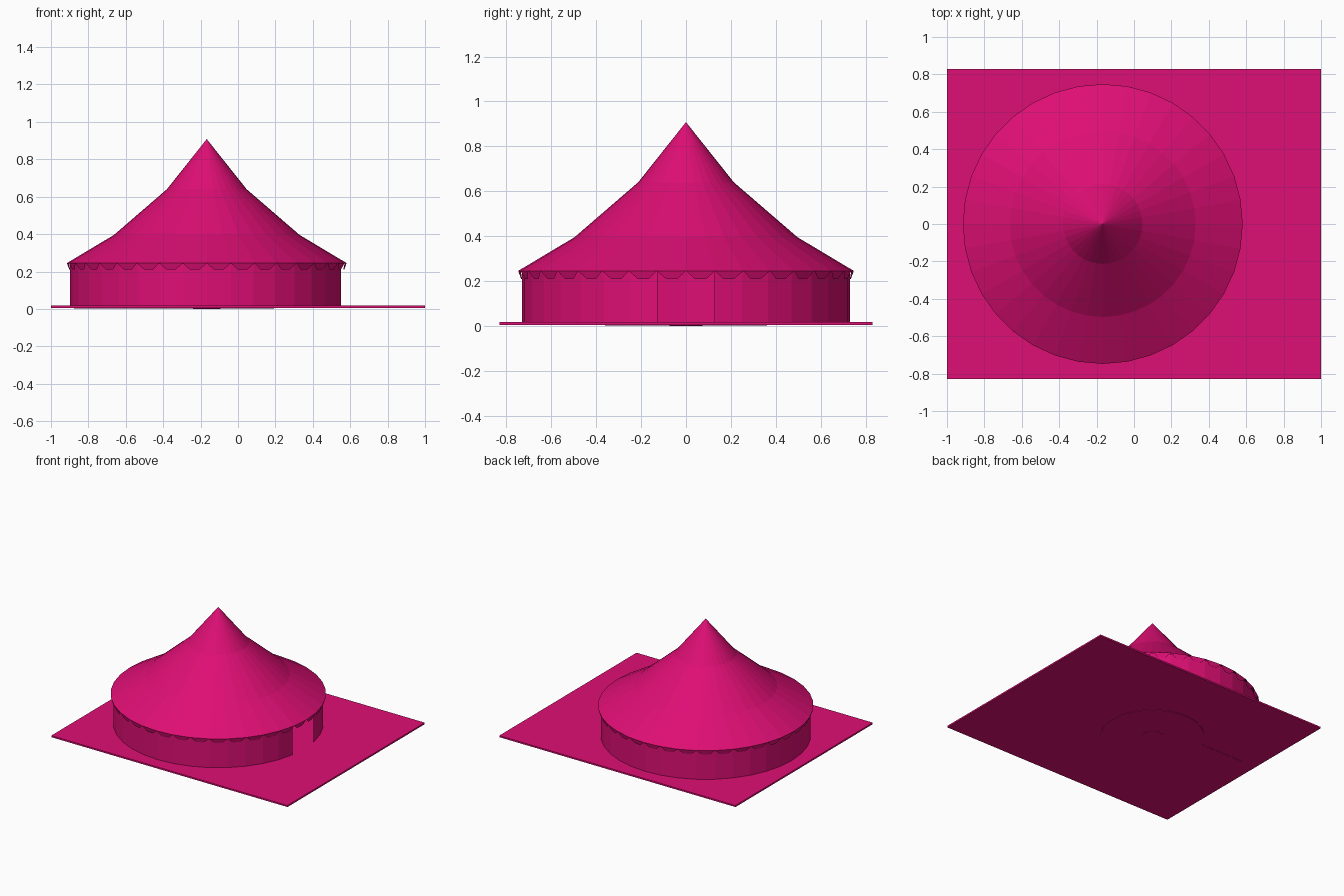
import bpy, bmesh, math

if "Cube" in bpy.data.objects:
    bpy.data.objects.remove(bpy.data.objects["Cube"])

CX = -0.167          # tent centre along x
N = 36               # sides of the tent

pink = bpy.data.materials.new("magenta pink")
pink.diffuse_color = (0.73, 0.0045, 0.175, 1)
pink.use_nodes = True
pink.node_tree.nodes["Principled BSDF"].inputs["Base Color"].default_value = pink.diffuse_color


def finish(name, bm):
    bmesh.ops.remove_doubles(bm, verts=bm.verts, dist=1e-5)
    me = bpy.data.meshes.new(name)
    bm.to_mesh(me)
    bm.free()
    me.materials.append(pink)
    ob = bpy.data.objects.new(name, me)
    bpy.context.collection.objects.link(ob)
    return ob


def polar(r, a, z):
    return (CX + r * math.cos(a), r * math.sin(a), z)


def lathe(name, profile, skip=()):
    """Faceted surface from (radius, z) points, leaving out skipped segments."""
    bm = bmesh.new()
    for i in range(N):
        if i in skip:
            continue
        a, b = 2 * math.pi * i / N, 2 * math.pi * (i + 1) / N
        for (r0, z0), (r1, z1) in zip(profile, profile[1:]):
            pts = [polar(r0, a, z0)]
            if r0 > 0:
                pts.append(polar(r0, b, z0))
            if r1 > 0:
                pts.append(polar(r1, b, z1))
            pts.append(polar(r1, a, z1))
            bm.faces.new([bm.verts.new(p) for p in pts])
    return finish(name, bm)


def box(name, x0, x1, y0, y1, z0, z1):
    bm = bmesh.new()
    bmesh.ops.create_cube(bm, size=1)
    for v in bm.verts:
        v.co = (x1 if v.co.x > 0 else x0, y1 if v.co.y > 0 else y0, z1 if v.co.z > 0 else z0)
    return finish(name, bm)


# Ground slab
box("ground_slab", -1, 1, -0.83, 0.83, 0.005, 0.017)

# Shallow pads on the underside
lathe("under_ring_pad", [(0, 0.002), (0.36, 0.002), (0.36, 0.008)])
lathe("under_centre_pad", [(0, 0.0), (0.073, 0.0), (0.073, 0.006)])
box("under_path_pad", CX - 0.71, CX - 0.33, -0.127, 0.127, 0.0035, 0.008)

# Round wall with a doorway on the +x side
lathe("tent_wall", [(0.73, 0.015), (0.73, 0.247)], skip=(0, N - 1))

# Swooping roof
lathe("tent_roof", [(0.748, 0.245), (0.497, 0.395), (0.213, 0.64), (0, 0.908)])

# Scalloped valance under the eave
bm = bmesh.new()
for i in range(N):
    step = 2 * math.pi / N
    pts = [polar(r, (i + t) * step, z) for r, t, z in
           ((0.748, 0, 0.245), (0.736, 0.3, 0.21), (0.736, 0.7, 0.21), (0.748, 1, 0.245))]
    bm.faces.new([bm.verts.new(p) for p in pts])
finish("scalloped_valance", bm)
